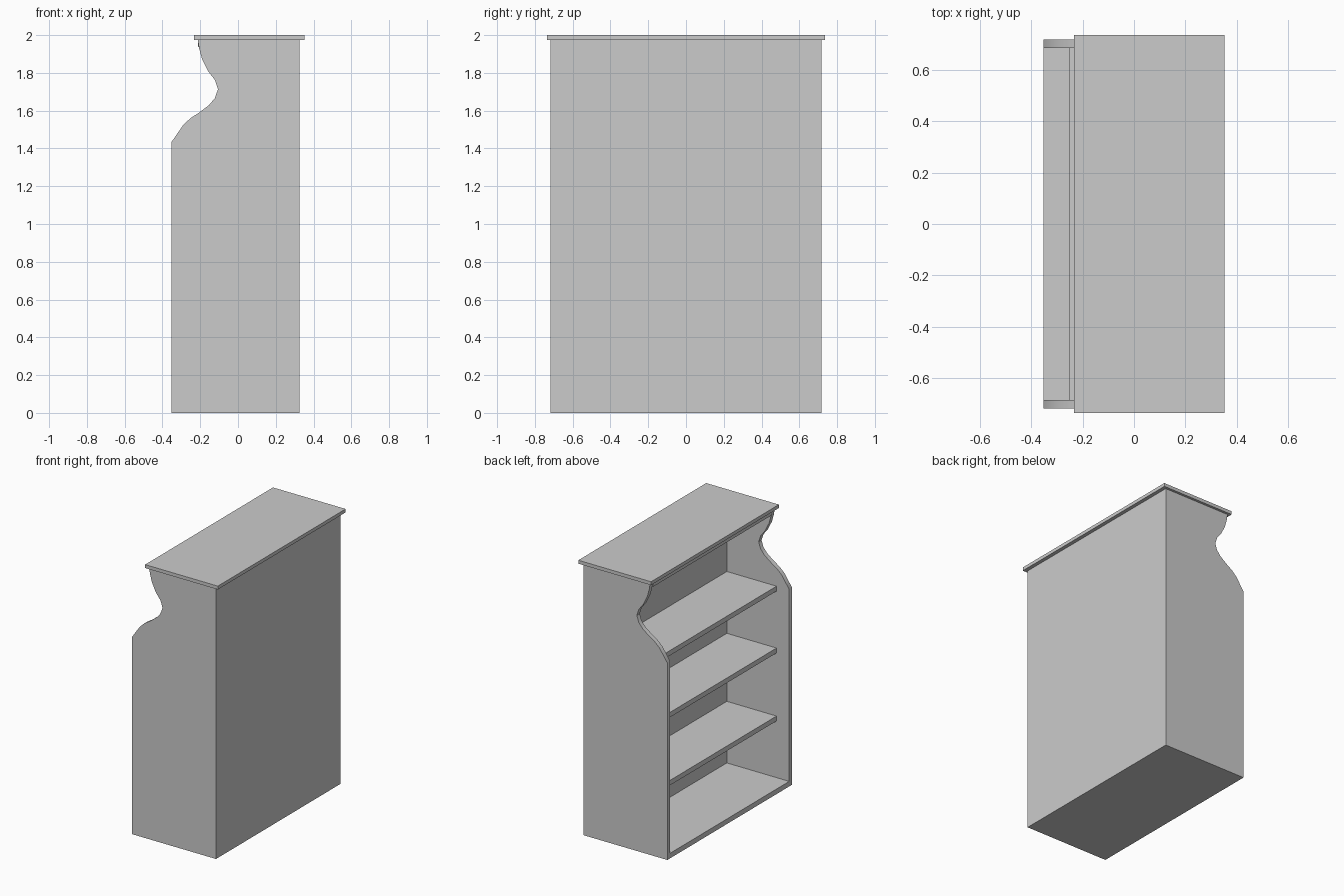
import bpy
import bmesh
from math import radians

cube = bpy.data.objects.get("Cube")
if cube:
    bpy.data.objects.remove(cube, do_unlink=True)

# One plain grey for the whole bookcase
GREY = (0.6, 0.6, 0.6, 1.0)
grey = bpy.data.materials.new("plain grey")
grey.use_nodes = True
grey.diffuse_color = GREY
grey.node_tree.nodes["Principled BSDF"].inputs["Base Color"].default_value = GREY

FRONT, BACK = -0.352, 0.325      # open side and closed side, along x
OUTER, BOARD = 0.717, 0.033      # half width along y, board thickness
INNER = OUTER - BOARD
WALL = 0.15                      # inner face of the back
CAP = 1.975                      # underside of the cap


def add_object(name, bm):
    bmesh.ops.recalc_face_normals(bm, faces=bm.faces[:])
    mesh = bpy.data.meshes.new(name)
    bm.to_mesh(mesh)
    bm.free()
    mesh.materials.append(grey)
    obj = bpy.data.objects.new(name, mesh)
    bpy.context.collection.objects.link(obj)
    return obj


def board(name, x0, x1, half_y, z0, z1):
    bm = bmesh.new()
    bmesh.ops.create_cube(bm, size=1)
    for v in bm.verts:
        v.co.x = x1 if v.co.x > 0 else x0
        v.co.y *= 2 * half_y
        v.co.z = z1 if v.co.z > 0 else z0
    return add_object(name, bm)


def side_panel(name, y):
    # Scrolled outline, extruded to the board thickness
    curve = [(FRONT, 1.434), (-0.29, 1.524), (-0.252, 1.56), (-0.21, 1.587),
             (-0.153, 1.63), (-0.122, 1.667), (-0.106, 1.714), (-0.122, 1.762),
             (-0.159, 1.81), (-0.19, 1.873), (-0.206, 1.93), (-0.213, CAP)]
    outline = [(BACK, 0), (FRONT, 0)] + curve + [(BACK, CAP)]
    bm = bmesh.new()
    face = bm.faces.new([bm.verts.new((x, y, z)) for x, z in outline])
    grown = bmesh.ops.extrude_face_region(bm, geom=[face])["geom"]
    bmesh.ops.translate(bm, vec=(0, BOARD, 0),
                        verts=[g for g in grown if isinstance(g, bmesh.types.BMVert)])
    obj = add_object(name, bm)
    bpy.ops.object.select_all(action="DESELECT")
    obj.select_set(True)
    bpy.context.view_layer.objects.active = obj
    bpy.ops.object.shade_smooth_by_angle(angle=radians(35))


# Carcass
side_panel("front_side_panel", -OUTER)
side_panel("rear_side_panel", INNER)
board("back_panel", WALL, BACK, INNER, 0, CAP)
board("bottom_board", FRONT, WALL, INNER, 0, 0.037)
board("top_board", -0.213, WALL, INNER, CAP - 0.037, CAP)
board("cap", -0.233, 0.352, 0.735, CAP, 2.0)

# Shelves, set back from the open side
for i, top in enumerate((0.485, 0.98, 1.43)):
    board(f"shelf_{i + 1}", -0.25, WALL, INNER, top - 0.036, top)
